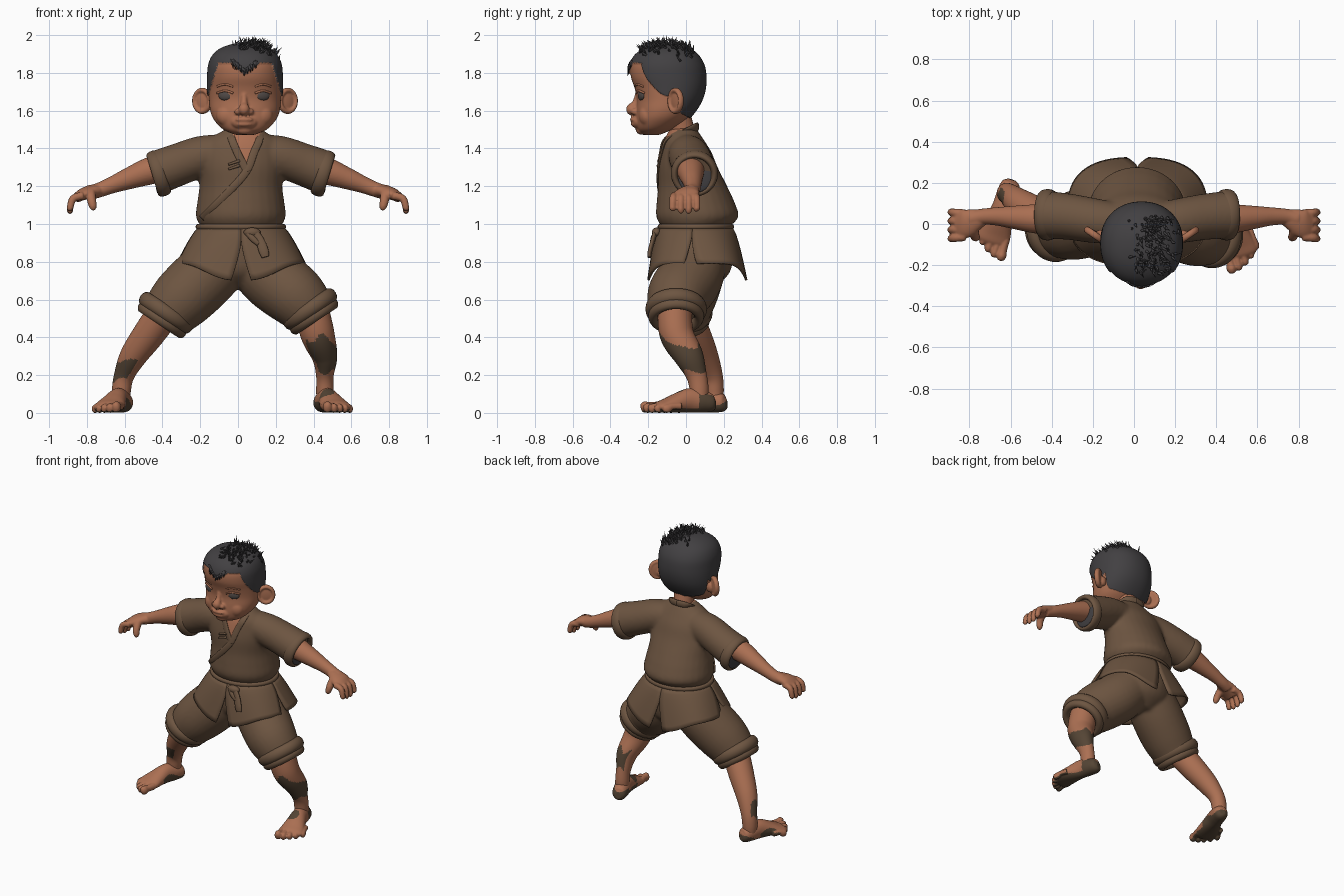
import bpy, bmesh, math, random
from mathutils import Vector, Matrix
from mathutils.bvhtree import BVHTree

if "Cube" in bpy.data.objects:
    bpy.data.objects.remove(bpy.data.objects["Cube"])

random.seed(4)

def material(name, rgb):
    m = bpy.data.materials.new(name)
    m.diffuse_color = [((c / 255 + .055) / 1.055) ** 2.4 for c in rgb] + [1]
    m.use_nodes = True
    m.node_tree.nodes["Principled BSDF"].inputs["Base Color"].default_value = m.diffuse_color
    return m

SKIN = material("warm skin", (172, 112, 83))
CLOTH = material("brown cloth", (109, 85, 65))
HAIR = material("black hair", (66, 64, 66))
MUD = material("dried mud", (85, 69, 53))
EYE = material("eye grey", (80, 73, 70))

def finish(name, bm, mat):
    bmesh.ops.recalc_face_normals(bm, faces=bm.faces)
    me = bpy.data.meshes.new(name)
    bm.to_mesh(me)
    bm.free()
    me.materials.append(mat)
    for p in me.polygons:
        p.use_smooth = True
    ob = bpy.data.objects.new(name, me)
    bpy.context.collection.objects.link(ob)
    return ob

def oval(a, power):
    return [math.copysign(abs(f) ** (2 / power), f) for f in (math.cos(a), math.sin(a))]

def tube(name, pts, mat, ref=(0, 1, 0), flat=False, seg=28, sub=6, power=2.0):
    """Loft of ellipses (x, y, z, ru, rv) along a smooth path."""
    P = [tuple(p) if len(p) == 5 else (*p, p[3]) for p in pts]
    S = []
    for i in range(len(P) - 1):
        a, b, c, d = P[max(i - 1, 0)], P[i], P[i + 1], P[min(i + 2, len(P) - 1)]
        for k in range(sub + (i == len(P) - 2)):
            t = k / sub
            S.append([.5 * (2 * q + (r - p) * t + (2 * p - 5 * q + 4 * r - s) * t * t
                      + (3 * q - p - 3 * r + s) * t ** 3) for p, q, r, s in zip(a, b, c, d)])
    bm, rings = bmesh.new(), []
    for i, s in enumerate(S):
        t = Vector((0, 0, 1)) if flat else (Vector(S[min(i + 1, len(S) - 1)][:3]) - Vector(S[max(i - 1, 0)][:3])).normalized()
        v = Vector(ref)
        v = (v - t * v.dot(t)).normalized()
        u = v.cross(t)
        row = []
        for k in range(seg):
            c, n = oval(2 * math.pi * k / seg, power)
            row.append(bm.verts.new(Vector(s[:3]) + u * c * s[3] + v * n * s[4]))
        rings.append(row)
    for r, q in zip(rings, rings[1:]):
        for k in range(seg):
            bm.faces.new((r[k], r[(k + 1) % seg], q[(k + 1) % seg], q[k]))
    bm.faces.new(rings[0])
    bm.faces.new(rings[-1])
    return finish(name, bm, mat)

def ball(name, loc, scale, mat, rot=0):
    bm = bmesh.new()
    M = Matrix.Translation(loc) @ Matrix.Rotation(rot, 4, 'Z') @ Matrix.Diagonal((*scale, 1))
    bmesh.ops.create_uvsphere(bm, u_segments=24, v_segments=14, radius=1, matrix=M)
    return finish(name, bm, mat)

def ring(name, loc, axis, major, minor, stretch, mat, sx=1, sy=1):
    """Torus around an axis; stretch lengthens its band along the axis."""
    bm, n, m = bmesh.new(), 48, 14
    M = Matrix.Translation(loc) @ Vector(axis).to_track_quat('Z', 'Y').to_matrix().to_4x4()
    vs = [[bm.verts.new(M @ Vector((sx * (major + minor * math.cos(b)) * math.cos(a), sy * (major + minor * math.cos(b)) * math.sin(a),
           stretch * minor * math.sin(b)))) for b in [2 * math.pi * j / m for j in range(m)]]
          for a in [2 * math.pi * i / n for i in range(n)]]
    for i in range(n):
        for j in range(m):
            bm.faces.new((vs[i][j], vs[(i + 1) % n][j], vs[(i + 1) % n][(j + 1) % m], vs[i][(j + 1) % m]))
    return finish(name, bm, mat)

def union(name, obs, mat, voxel=.011, smooth=8):
    """Fuse overlapping parts into one smooth skin."""
    with bpy.context.temp_override(active_object=obs[0], object=obs[0], selected_objects=obs, selected_editable_objects=obs):
        bpy.ops.object.join()
    ob = obs[0]
    ob.name = name
    r = ob.modifiers.new("fuse", 'REMESH')
    r.mode, r.voxel_size, r.use_smooth_shade = 'VOXEL', voxel, True
    s = ob.modifiers.new("soften", 'SMOOTH')
    s.factor, s.iterations = .5, smooth
    me = bpy.data.meshes.new_from_object(ob.evaluated_get(bpy.context.evaluated_depsgraph_get()))
    ob.modifiers.clear()
    ob.data = me
    me.materials.clear()
    me.materials.append(mat)
    for p in me.polygons:
        p.use_smooth, p.material_index = True, 0
    return ob

def paint(ob, mat, rule):
    ob.data.materials.append(mat)
    for p in ob.data.polygons:
        if rule(p.center, p.normal):
            p.material_index = len(ob.data.materials) - 1

def caster(ob):
    tree = BVHTree.FromPolygons([v.co for v in ob.data.vertices], [p.vertices for p in ob.data.polygons])
    return lambda o, d: tree.ray_cast(Vector(o), Vector(d))[0]

# shirt: torso and sleeves fused, open V at the chest
body = [tube("shirt", [(.015, .05, .985, .212, .18), (.015, .06, 1.04, .238, .218), (.015, .05, 1.12, .23, .205), (.015, .035, 1.2, .22, .183),
        (.015, .01, 1.3, .225, .158), (.015, 0, 1.38, .22, .135), (.02, -.01, 1.44, .19, .108), (.03, -.015, 1.505, .09, .07)], CLOTH, flat=True)]
for s in (-1, 1):
    body.append(tube("sleeve", [(.015 + s * x, y, z, r) for x, y, z, r in
                ((.06, 0, 1.38, .095), (.2, .015, 1.36, .108), (.33, .035, 1.315, .112), (.45, .045, 1.27, .117))], CLOTH, ref=(0, 0, 1)))
shirt = union("shirt", body, CLOTH)
paint(shirt, SKIN, lambda c, n: c.y < 0 and c.z > 1.29 and -.035 + (1.485 - c.z) * .436 < c.x < .12 - (1.485 - c.z) * .36)
hit = caster(shirt)
def front(x, z, w, d):
    p = hit((x, -2, z), (0, 1, 0))
    return (x, p.y - .001, z, w, d)
tube("lapel_over", [(.03, .06, 1.515, .022, .01), (.1, .03, 1.505, .022, .01)] + [front(x, z, .02, .007) for x, z in
     ((.115, 1.455), (.085, 1.38), (.045, 1.28), (-.04, 1.18), (-.13, 1.09), (-.19, 1.03))], CLOTH)
tube("lapel_under", [(.03, .06, 1.515, .022, .01), (-.045, .03, 1.505, .022, .01)] +
     [front(x, z, .02, .007) for x, z in ((-.035, 1.455), (0, 1.37), (.05, 1.275))], CLOTH)
for i in range(2):
    tube("toggle", [front(-.05, 1.29 + .025 * i, .006, .009), front(.01, 1.31 + .025 * i, .008, .009)], CLOTH, seg=10)

# arms, sleeve cuffs and hands
for s in (-1, 1):
    end = (.015 + s * .435, .045, 1.268)
    ring("sleeve_cuff", end, (s, 0, -.3), .106, .019, 1.9, CLOTH)
    ball("sleeve_lining", (end[0] + s * .006, .045, 1.264), (.012, .098, .1), HAIR)
    hand = [tube("arm", [(s * x, y, z, r) for x, y, z, r in ((.36, .025, 1.31, .078), (.47, .025, 1.28, .072), (.58, .032, 1.24, .057),
                 (.67, .037, 1.205, .044), (.74, .035, 1.178, .039), (.79, .025, 1.165, .04))], SKIN, ref=(0, 0, 1)),
            tube("palm", [(s * x, y, z, a, b) for x, y, z, a, b in ((.72, .035, 1.18, .032, .032), (.77, .02, 1.173, .054, .033),
                 (.82, .002, 1.158, .07, .032), (.86, -.002, 1.135, .068, .024))], SKIN, ref=(0, 0, 1)),
            tube("thumb", [(s * x, y, z, r) for x, y, z, r in ((.78, -.025, 1.165, .026), (.775, -.055, 1.125, .024), (.768, -.065, 1.09, .02),
                 (.767, -.066, 1.072, .008))], SKIN, seg=12)]
    for i in range(4):
        y, dz = .055 - .041 * i, (.012, 0, .002, .014)[i]
        hand.append(tube("finger", [(s * .82, y * .9, 1.15, .022), (s * .872, y, 1.135, .02), (s * .888, y * 1.05, 1.09, .018),
                         (s * .889, y, 1.066 + dz, .016), (s * .888, y, 1.053 + dz, .006)], SKIN, seg=12))
    union("arm_and_hand", hand, SKIN, .006, 2)

# trousers: seat and two legs fused, rolled cuffs
legs = [tube("seat", [(.01, .06, .66, .09, .08), (.01, .06, .74, .2, .17), (.015, .06, .86, .235, .19), (.015, .05, .97, .21, .175)], CLOTH, flat=True)]
for s, dy, dz in ((-1, .015, -.01), (1, -.015, .01)):
    legs.append(tube("leg", [(s * .06, .06, .84, .16), (s * .175, .025, .72, .172), (s * .30, -.025 + dy, .61 + dz, .166),
                     (s * .385, -.035 + dy, .52 + dz, .14)], CLOTH))
    ring("trouser_cuff", (s * .38, -.037 + dy, .54 + dz), (s * .55, 0, -.83), .132, .031, 1.3, CLOTH)
    ring("cuff_edge", (s * .402, -.037 + dy, .502 + dz), (s * .55, 0, -.83), .122, .026, 1.2, CLOTH)
union("trousers", legs, CLOTH)

# jacket skirt in four flared panels with slits
for a0, a1 in ((-90, -5), (-5, 90), (90, 185), (185, 270)):
    bm, rows = bmesh.new(), []
    for j in range(9):
        t, row = j / 8, []
        for i in range(17):
            g = 7 * max(0, t - .3)
            a = math.radians(a0 + g + (a1 - a0 - 2 * g) * i / 16)
            c, n = oval(a, 2 + .65 * t)
            hem = .79 - .09 * abs(math.sin(a)) ** 6
            w, d = .222 + .115 * t ** .8, .19 + .07 * t ** .7
            row.append(bm.verts.new((.017 + w * c, .052 + .008 * t + d * n, .98 + (hem - .98) * t)))
        rows.append(row)
    for r, q in zip(rows, rows[1:]):
        for i in range(16):
            bm.faces.new((r[i], r[i + 1], q[i + 1], q[i]))
    panel = finish("skirt_panel", bm, CLOTH)
    m = panel.modifiers.new("thickness", 'SOLIDIFY')
    m.thickness, m.offset = .012, 0

# belt with knot and hanging tail
for z in (.985, .958):
    ring("belt", (.015, .052, z), (0, 0, 1), 1, .06, .25, CLOTH, .226, .191)
ball("belt_knot", (.075, -.156, .955), (.045, .025, .026), CLOTH)
tube("belt_tail", [(.08, -.16, .965, .02, .012), (.115, -.175, .915, .023, .012), (.135, -.19, .86, .026, .012), (.145, -.195, .825, .02, .01)], CLOTH)
tube("belt_loop", [(.04, -.155, .965, .014, .012), (.075, -.175, .925, .016, .012), (.11, -.18, .895, .014, .01)], CLOTH)

# bare shins with mud patches
left = tube("left_shin", [(-.37, -.02, .56, .09), (-.47, .045, .42, .084), (-.555, .1, .3, .071), (-.602, .14, .2, .054), (-.617, .15, .12, .05), (-.617, .15, .05, .045)], SKIN, seg=64, sub=14)
paint(left, MUD, lambda c, n: n.x < .2 and n.y < .6 and .175 + .02 * math.sin(4 * n.y) < c.z < .28 + .015 * math.sin(5 * n.y + 1))
right = tube("right_shin", [(.385, -.06, .57, .09), (.42, -.05, .42, .09), (.458, .015, .3, .068, .077), (.46, .055, .2, .047, .055), (.46, .07, .12, .046, .05), (.46, .07, .05, .045)], SKIN, seg=64, sub=14)
paint(right, MUD, lambda c, n: n.x > -.7 and .215 + .015 * math.sin(3 * n.x + 2 * n.y) < c.z < .37 - .03 * n.y + .02 * math.sin(5 * n.x))

# feet with five toes, muddy soles and heels
def foot(name, heel, toe, inner, rule):
    h = Vector((*heel, 0))
    d = (Vector((*toe, 0)) - h).normalized()
    s = Vector((-d.y, d.x, 0))
    s *= inner if s.x > 0 else -inner
    at = lambda l, z, w=0: tuple(h + d * l + s * w + Vector((0, 0, z)))
    parts = [tube(name, [(*at(l, z), a, b) for l, z, a, b in ((0, .05, .02, .025), (.02, .05, .045, .046), (.07, .06, .053, .059), (.14, .066, .054, .065),
             (.21, .053, .067, .052), (.27, .039, .08, .038), (.31, .031, .08, .029), (.33, .027, .06, .018))], SKIN, ref=(0, 0, 1))]
    for i in range(5):
        r, l, w = (.031, .026, .025, .024, .023)[i], .318 - .005 * i * i, .062 - .034 * i
        parts.append(tube("toe", [(*at(l + k, z, w * (1 + 1.1 * k)), a, b) for k, z, a, b in ((-.03, .035, r * .7, r * .8), (.02, .034, r * .66, r * .75),
                     (.046, r, r * .8, r), (.066, r * .9, r * .6, r * .8), (.073, r * .85, r * .2, r * .25))], SKIN, ref=(0, 0, 1), seg=14))
    f = union(name, parts, SKIN, .005, 2)
    paint(f, MUD, rule)

foot("left_foot", (-.592, .215), (-.715, -.16), 1, lambda c, n: n.z < -.6 or (c.y > .0 and c.z < .06 + .02 * math.sin(30 * c.y) and (n.x > .1 or n.y > .3)))
foot("right_foot", (.437, .155), (.54, -.21), -1, lambda c, n: n.z < -.6 or (c.y > .07 and c.z < .09 + .02 * math.sin(40 * c.x)) or
     (n.x < -.1 and c.y > -.06 and c.z < .06) or (c.x - .47) ** 2 + (c.y + .04) ** 2 < .0016)

# neck and head: skull, nose, lips and sockets fused, then hair painted by hairline
tube("neck", [(.03, .005, 1.38, .075), (.033, -.015, 1.47, .066), (.04, -.05, 1.6, .07)], SKIN)
prof = ((1.472, -.225, -.14, .05), (1.5, -.255, -.075, .115), (1.55, -.266, 0, .163), (1.6, -.264, .045, .184), (1.66, -.26, .08, .19), (1.72, -.272, .097, .192),
        (1.78, -.292, .1, .192), (1.84, -.292, .09, .187), (1.89, -.265, .06, .165), (1.925, -.215, .015, .122), (1.945, -.15, -.04, .06), (1.948, -.105, -.085, .012))
parts = [tube("head", [(.037, (f + b) / 2, z, w, (b - f) / 2) for z, f, b, w in prof], SKIN, flat=True, seg=90, sub=6, power=2.15),
         tube("nose", [(.032, -.255, 1.69, .014), (.032, -.268, 1.64, .018), (.032, -.288, 1.606, .03), (.032, -.28, 1.578, .012)], SKIN),
         ball("muzzle", (.033, -.25, 1.54), (.07, .036, .04), SKIN), ball("upper_lip", (.033, -.277, 1.553), (.048, .02, .013), SKIN),
         ball("lower_lip", (.033, -.272, 1.528), (.042, .021, .013), SKIN), ball("chin", (.035, -.232, 1.498), (.045, .034, .026), SKIN)]
for s in (-1, 1):
    parts.append(ball("nostril", (.032 + s * .031, -.272, 1.595), (.021, .021, .018), SKIN))
    parts.append(ball("cheek", (.035 + s * .085, -.205, 1.575), (.065, .046, .06), SKIN))
head = union("head", parts, SKIN, .006, 5)
def hairy(c, n=None):
    w = abs(c.x - .037)
    if c.y > -.03:
        return c.z > 1.565 + max(0, .02 - c.y) * .5
    return c.z > min(1.79 + .8 * w, 1.85, 1.85 - (w - .14) * 3.4)
paint(head, HAIR, hairy)
for v in head.data.vertices:
    if hairy(v.co):
        v.co += (v.co - Vector((.037, -.09, 1.75))).normalized() * .009
face = caster(head)

# short hair spikes on the crown and fringe
bm = bmesh.new()
def spike(p, d, r, l):
    M = Matrix.Translation(p + d * l * .4) @ d.to_track_quat('Z', 'Y').to_matrix().to_4x4()
    bmesh.ops.create_cone(bm, cap_ends=True, segments=5, radius1=r, radius2=0, depth=l, matrix=M)
for i in range(170):
    p = face((random.gauss(.09, .055), random.uniform(-.24, .04), 3), (0, 0, -1))
    if p and p.z > 1.85:
        d = Vector((random.uniform(-.2, 1), random.uniform(-1.2, .2), .75)).normalized()
        spike(p, d, .008, min(random.uniform(.03, .055), (1.999 - p.z) / .9 / d.z))
for i in range(26):
    x = random.uniform(-.04, .115)
    p = face((x, -2, 1.815 + .8 * abs(x - .037)), (0, 1, 0))
    spike(p, Vector((random.uniform(-.4, .4), -.15, -1)).normalized(), .009, .038)
for x, z in ((.085, 1.96), (.02, 1.958)):
    spike(Vector((x, -.1, z - .01)), Vector((-.25, -.1, 1)).normalized(), .01, .055)
finish("hair_spikes", bm, HAIR)

# eyes, lids and ears
for s in (-1, 1):
    p = face((.032 + s * .1, -2, 1.68), (0, 1, 0))
    ball("eye", p + Vector((0, .006, 0)), (.038, .013, .026), EYE, s * .35)
    for name, z, bow in (("upper_lid", 1.697, .012), ("brow", 1.732, .012)):
        path = []
        for k in (-1, 0, 1):
            q = face((.032 + s * .1 + k * .042, -2, z + bow * (1 - abs(k)) - .004), (0, 1, 0))
            path.append((q.x, q.y + (.002 if name == "brow" else -.003), q.z, .006))
        tube(name, path, SKIN, ref=(0, 0, 1), seg=10)
    e = Vector((.037 + s * .226, -.055, 1.652))
    union("ear", [ball("ear", e + Vector((0, .006, 0)), (.056, .014, .064), SKIN, s * .6),
                  ring("ear_rim", e, (s * .55, -.8, 0), .052, .013, 1.3, SKIN, .95, 1.08),
                  ball("ear_root", e + Vector((-s * .03, .005, -.015)), (.03, .022, .035), SKIN)], SKIN, .005, 3)
